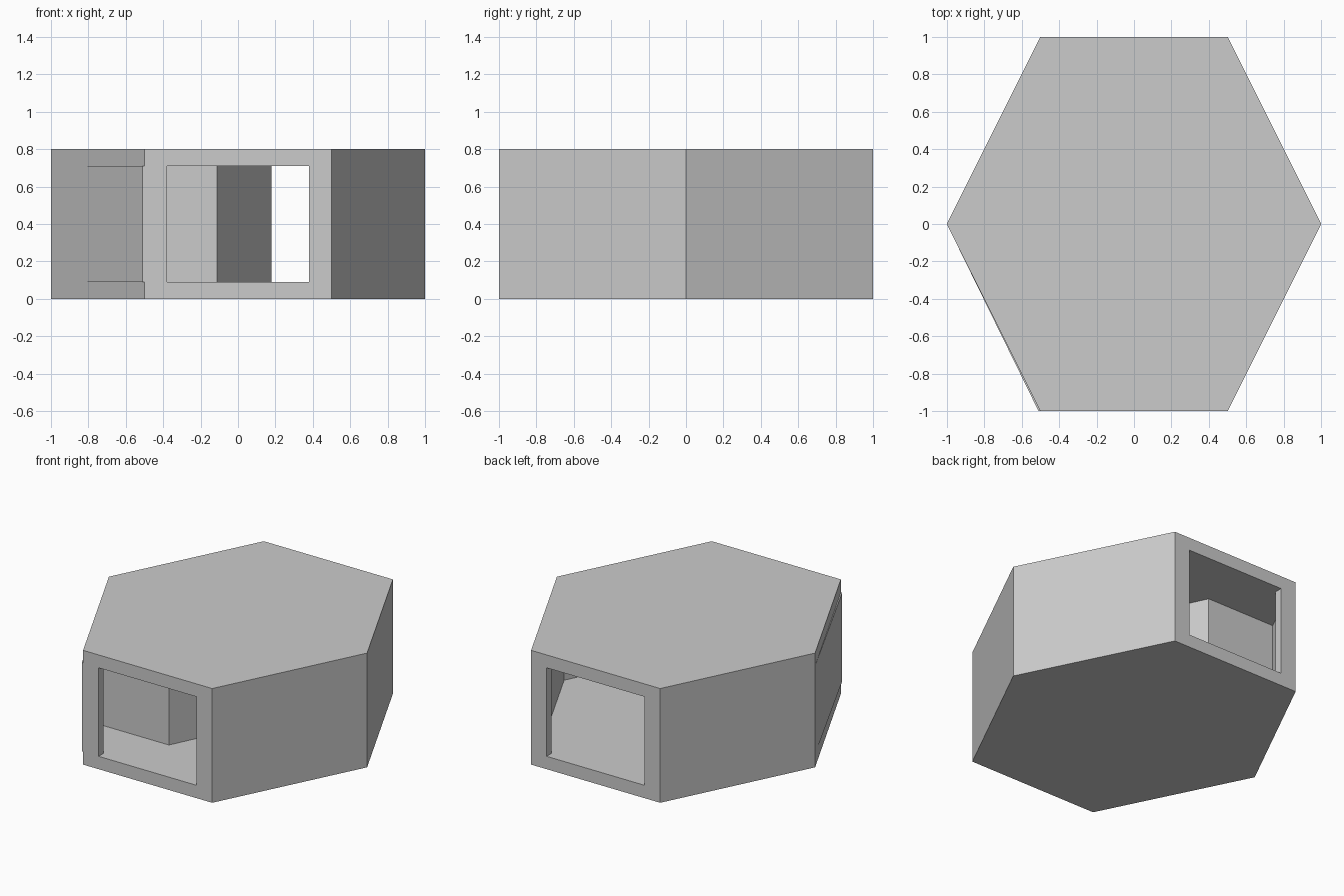
import bpy, bmesh

if "Cube" in bpy.data.objects:
    bpy.data.objects.remove(bpy.data.objects["Cube"])

FLOOR, CEIL, TOP = 0.09, 0.71, 0.8


def hexagon(sx=1.0, sy=1.0, cx=0.0):
    unit = [(1, 0), (0.5, 1), (-0.5, 1), (-1, 0), (-0.5, -1), (0.5, -1)]
    return [(cx + x * sx, y * sy) for x, y in unit]


def prism(name, outline, z0, z1):
    """Extrude a plan outline from z0 up to z1."""
    bm = bmesh.new()
    face = bm.faces.new([bm.verts.new((x, y, z0)) for x, y in outline])
    res = bmesh.ops.extrude_face_region(bm, geom=[face])
    top = [v for v in res["geom"] if isinstance(v, bmesh.types.BMVert)]
    bmesh.ops.translate(bm, verts=top, vec=(0, 0, z1 - z0))
    bmesh.ops.recalc_face_normals(bm, faces=bm.faces[:])
    mesh = bpy.data.meshes.new(name)
    bm.to_mesh(mesh)
    bm.free()
    obj = bpy.data.objects.new(name, mesh)
    bpy.context.collection.objects.link(obj)
    return obj


def wall_outline(side, lip=0.0):
    """Half of the hexagonal wall ring, leaving door gaps front and back."""
    k, gap = 0.944, 0.38
    pts = [(gap, -1), (0.5 + lip, -1), (1, 0), (0.5, 1), (gap, 1),
           (gap, k), (0.5 * k, k), (k, 0), (0.5 * k, -k), (gap, -k)]
    return [(side * x, y) for x, y in pts]


# Floor and roof slabs
prism("floor_slab", hexagon(), 0, FLOOR)
prism("roof_slab", hexagon(), CEIL, TOP)

# Bent walls either side of the two doorways
prism("right_wall", wall_outline(1), FLOOR, CEIL)
prism("left_wall", wall_outline(-1, 0.01), FLOOR, CEIL)

# Smaller hexagonal core tucked into the left corner
prism("inner_core", hexagon(0.583, 0.605, -0.403), FLOOR, CEIL)
